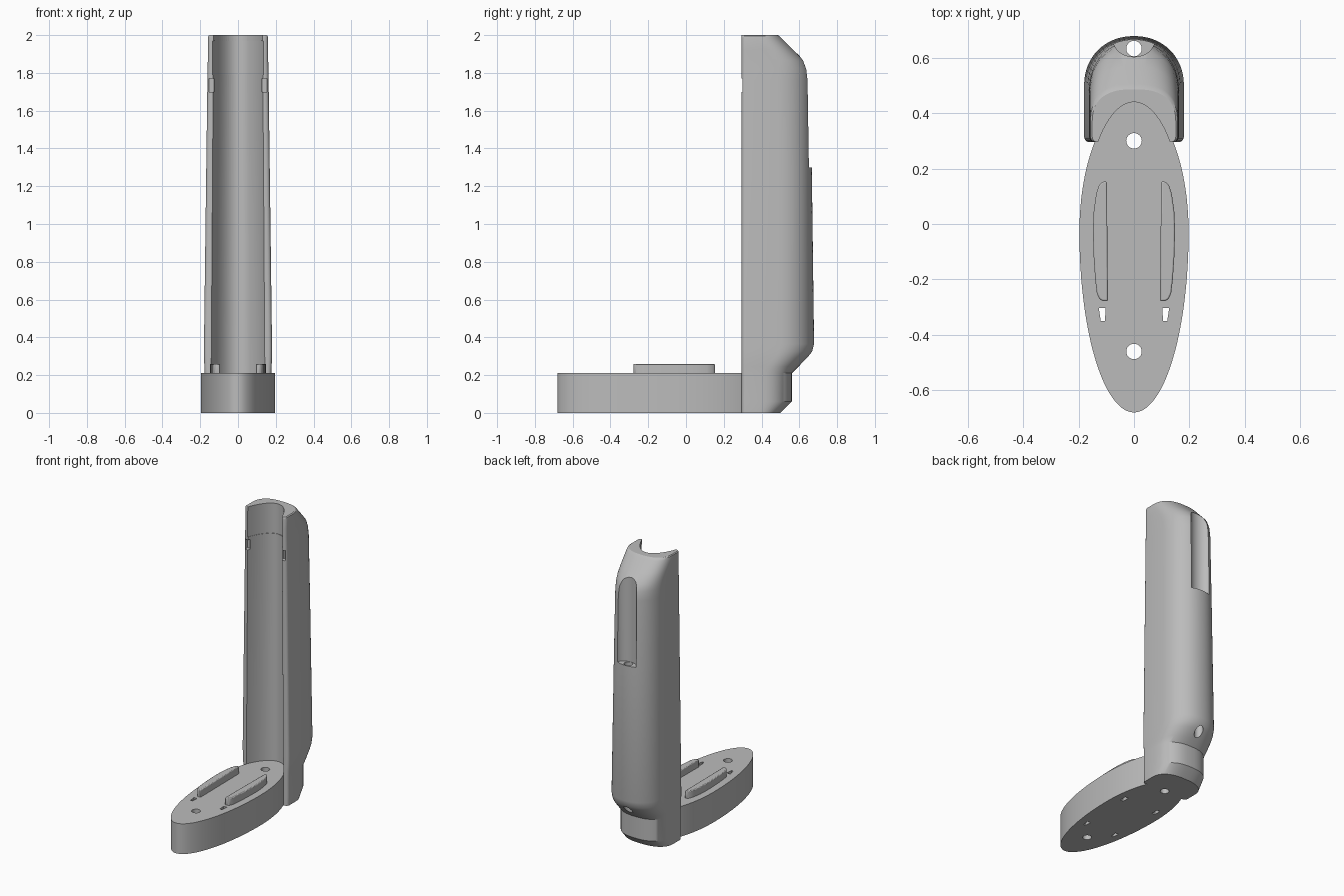
import bpy
import bmesh
from math import sin, cos, pi

cube = bpy.data.objects.get("Cube")
if cube:
    bpy.data.objects.remove(cube, do_unlink=True)

grey = bpy.data.materials.new("plain grey")
grey.use_nodes = True
COLOUR = (0.5, 0.5, 0.5, 1)
grey.diffuse_color = COLOUR
grey.node_tree.nodes["Principled BSDF"].inputs["Base Color"].default_value = COLOUR


def loft(name, rings):
    """Skin equal-length rings of 3D points and cap both ends."""
    bm = bmesh.new()
    rows = [[bm.verts.new(p) for p in ring] for ring in rings]
    n = len(rows[0])
    for a, b in zip(rows, rows[1:]):
        for i in range(n):
            j = (i + 1) % n
            bm.faces.new((a[i], a[j], b[j], b[i]))
    bm.faces.new(rows[0][::-1])
    bm.faces.new(rows[-1])
    bmesh.ops.recalc_face_normals(bm, faces=bm.faces)
    mesh = bpy.data.meshes.new(name)
    bm.to_mesh(mesh)
    bm.free()
    ob = bpy.data.objects.new(name, mesh)
    bpy.context.collection.objects.link(ob)
    mesh.materials.append(grey)
    return ob


def prism(name, outline, z0, z1):
    return loft(name, [[(x, y, z) for x, y in outline] for z in (z0, z1)])


def oval(cx, cy, rx, ry, n=32):
    return [(cx + rx * cos(2 * pi * i / n), cy + ry * sin(2 * pi * i / n)) for i in range(n)]


def box(x0, x1, y0, y1):
    return [(x0, y0), (x1, y0), (x1, y1), (x0, y1)]


def activate(ob):
    bpy.ops.object.select_all(action='DESELECT')
    ob.select_set(True)
    bpy.context.view_layer.objects.active = ob


def cut(ob, cutters):
    activate(ob)
    for c in cutters:
        c.hide_render = True
        mod = ob.modifiers.new("cut", 'BOOLEAN')
        mod.operation = 'DIFFERENCE'
        mod.solver = 'EXACT'
        mod.object = c
        bpy.ops.object.modifier_apply(modifier=mod.name)
        bpy.data.objects.remove(c, do_unlink=True)


def smooth(ob):
    activate(ob)
    bpy.ops.object.shade_smooth_by_angle(angle=pi / 6)


def plate_outline(sx=1.0, grow=0.0):
    """Two half ellipses of different length meeting at the widest line."""
    pts = []
    for i in range(96):
        a = 2 * pi * i / 96
        length = 0.47 if sin(a) > 0 else 0.65
        pts.append(((0.197 * sx + grow) * cos(a), -0.03 + (length + grow) * sin(a)))
    return pts


def post_ring(z, w, start, back, power):
    """Flat front with rounded corners, straight sides, rounded back."""
    front, r = 0.295, 0.02
    half = [(w - r + r * sin(a), front + r - r * cos(a)) for a in (0, pi / 8, pi / 4, 3 * pi / 8, pi / 2)]
    for i in range(17):
        a = pi / 2 * i / 16
        half.append((w * max(cos(a), 0) ** (2 / power),
                     start + (back - start) * sin(a) ** (2 / power)))
    half[-1] = (0, back)
    ring = half + [(-x, y) for x, y in half[-2::-1]]
    return [(x, y, z) for x, y in ring]


# Oval base plate with screw holes, latch slots and underside pockets
base = prism("base_plate", plate_outline(), 0, 0.21)
cutters = [prism("screw_hole", oval(0, y, 0.028, 0.028), -0.1, 0.3) for y in (0.3, -0.46)]
for s in (-1, 1):
    slot = [(s * x, y) for x, y in ((0.102, -0.303), (0.127, -0.303), (0.12, -0.35), (0.105, -0.35))]
    cutters.append(prism("latch_slot", slot, -0.1, 0.3))
    cutters.append(prism("pocket", box(s * 0.13 - 0.012, s * 0.13 + 0.012, 0.035, 0.085), -0.1, 0.12))
cut(base, cutters)
smooth(base)

# Raised rails on the plate
rail = [(0.098, 0.153), (0.112, 0.153), (0.126, 0.14), (0.136, 0.11), (0.145, 0.05), (0.148, -0.02),
        (0.146, -0.11), (0.14, -0.2), (0.134, -0.25), (0.125, -0.27), (0.113, -0.278), (0.094, -0.278)]
for s, side in ((1, "left"), (-1, "right")):
    ob = prism(side + "_rail", [(s * x, y) for x, y in rail], 0.205, 0.26)
    mod = ob.modifiers.new("round", 'BEVEL')
    mod.width = 0.005
    mod.segments = 2
    smooth(ob)

# Upright post: height, half width, start of rounding, back, squareness
sections = [
    (0, 0.174, 0.38, 0.50, 2.5), (0.06, 0.176, 0.40, 0.56, 2.5), (0.21, 0.176, 0.40, 0.56, 2.5),
    (0.245, 0.178, 0.43, 0.595, 2.4), (0.295, 0.18, 0.47, 0.645, 2.2), (0.325, 0.18, 0.49, 0.668, 2.1),
    (0.365, 0.18, 0.50, 0.678, 2.1), (1.3, 0.168, 0.49, 0.666, 2.1), (1.76, 0.162, 0.48, 0.659, 2.1),
    (1.82, 0.161, 0.475, 0.65, 2.1), (1.865, 0.16, 0.46, 0.626, 2.2), (1.92, 0.16, 0.42, 0.57, 2.4),
    (1.985, 0.159, 0.37, 0.505, 2.6), (1.995, 0.157, 0.365, 0.494, 2.6), (2.0, 0.151, 0.36, 0.486, 2.6)]
post = loft("upright_post", [post_ring(*s) for s in sections])

# Front channel, back recess, cable hole and lip notches
channel = loft("channel", [[(x, y, z) for x, y in plate_outline(sx)]
                           for z, sx in ((-0.1, 1.0), (0.21, 1.0), (2.1, 0.91))])
collar = prism("collar", plate_outline(0.92, 0.003), 1.79, 1.97)
recess = prism("recess", oval(0, 0.665, 0.075, 0.062), 1.3, 2.1)
cable = prism("cable_hole", oval(0, 0.633, 0.028, 0.028), 0.1, 1.4)
notches = [prism("notch", box(s * 0.14 - 0.014, s * 0.14 + 0.014, 0.28, 0.325), 1.7, 1.77) for s in (-1, 1)]
cut(post, [channel, collar, recess, cable] + notches)
smooth(post)
